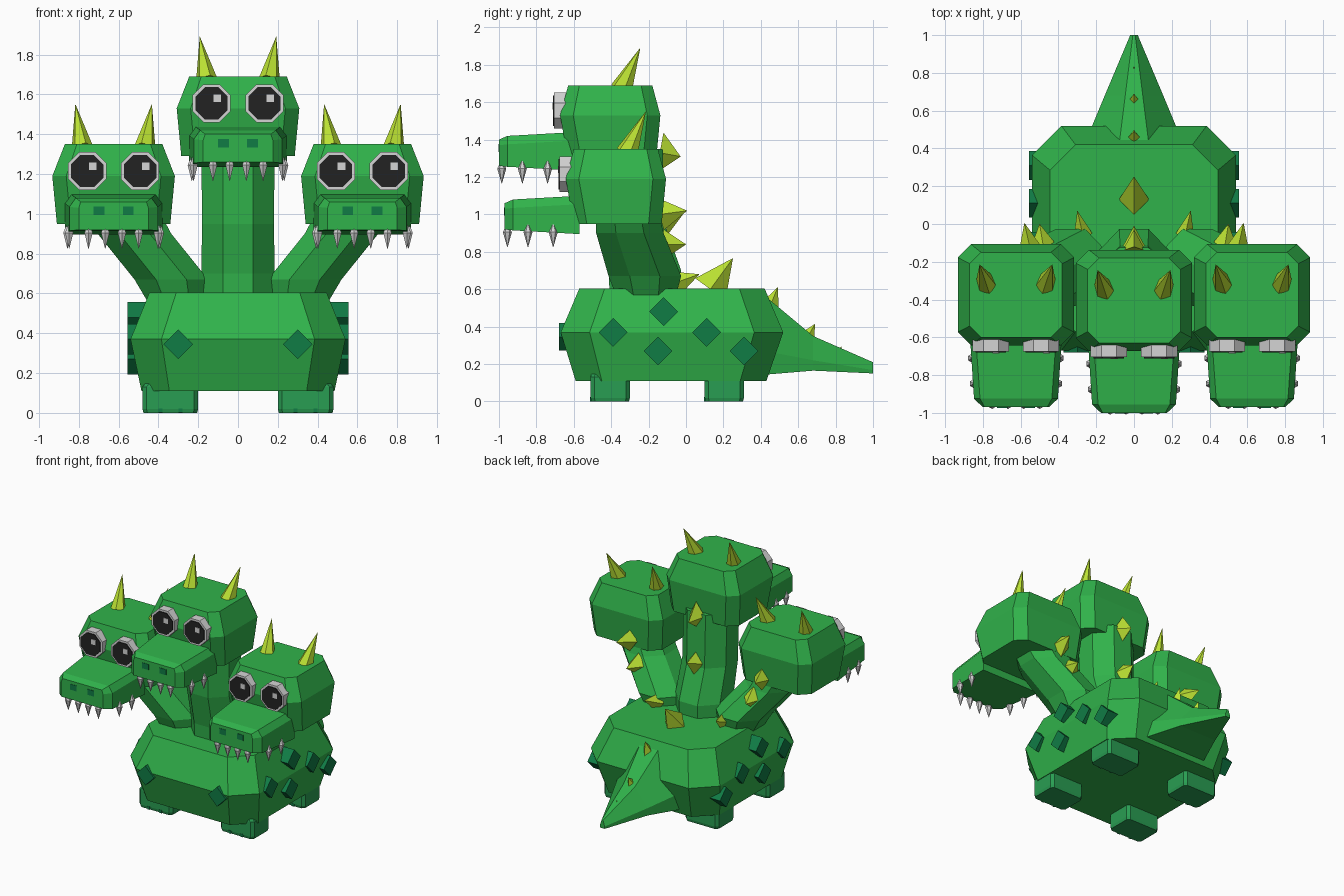
import bpy, bmesh, math
from mathutils import Vector, Matrix

if "Cube" in bpy.data.objects:
    bpy.data.objects.remove(bpy.data.objects["Cube"])


def material(name, col):
    m = bpy.data.materials.new(name)
    m.diffuse_color = (*col, 1)
    m.use_nodes = True
    m.node_tree.nodes["Principled BSDF"].inputs["Base Color"].default_value = m.diffuse_color
    return m


GREEN = material("skin green", (0.03, 0.45, 0.07))
FOOT = material("foot green", (0.022, 0.34, 0.085))
TEAL = material("dark teal", (0.005, 0.20, 0.06))
LIME = material("spike lime", (0.50, 0.76, 0.033))
GREY = material("tooth and eye grey", (0.66, 0.66, 0.66))
BLACK = material("pupil black", (0.016, 0.016, 0.016))


def finish(name, bm, mat):
    bmesh.ops.recalc_face_normals(bm, faces=bm.faces)
    me = bpy.data.meshes.new(name)
    bm.to_mesh(me)
    bm.free()
    me.materials.append(mat)
    ob = bpy.data.objects.new(name, me)
    bpy.context.collection.objects.link(ob)
    return ob


def loft(name, rings, mat, off=(0, 0, 0)):
    """Skin a stack of equal-length point rings and cap both ends."""
    bm = bmesh.new()
    o = Vector(off)
    vs = [[bm.verts.new(Vector(p) + o) for p in r] for r in rings]
    n = len(vs[0])
    for a, b in zip(vs, vs[1:]):
        for i in range(n):
            bm.faces.new((a[i], a[(i + 1) % n], b[(i + 1) % n], b[i]))
    bm.faces.new(vs[0])
    bm.faces.new(vs[-1])
    return finish(name, bm, mat)


def cut_rect(z, hx, y0, y1, c):
    """Horizontal rectangle with cut corners."""
    return [(hx, y0 + c, z), (hx, y1 - c, z), (hx - c, y1, z), (c - hx, y1, z),
            (-hx, y1 - c, z), (-hx, y0 + c, z), (c - hx, y0, z), (hx - c, y0, z)]


def hex_section(y, w, zb, zs, wt, zt):
    """Upright section: flat bottom, straight sides, narrowed top."""
    return [(w, y, zb), (w, y, zs), (wt, y, zt), (-wt, y, zt), (-w, y, zs), (-w, y, zb)]


def oval(cx, cy, z, rx, ry, n=8):
    t = [math.tau * (i + 0.5) / n for i in range(n)]
    return [(cx + rx * math.cos(a), cy + ry * math.sin(a), z) for a in t]


def box(name, center, size, mat, rot=None):
    bm = bmesh.new()
    m = Matrix.Translation(center) @ (rot or Matrix()) @ Matrix.Diagonal((*size, 1))
    bmesh.ops.create_cube(bm, size=1, matrix=m)
    return finish(name, bm, mat)


def spike(name, base, tip, rx, ry, n=4):
    """Pyramid from base centre to tip."""
    base, tip = Vector(base), Vector(tip)
    d = tip - base
    bm = bmesh.new()
    m = (Matrix.Translation(base + d / 2) @ d.to_track_quat('Z', 'Y').to_matrix().to_4x4()
         @ Matrix.Diagonal((rx, ry, 1, 1)))
    bmesh.ops.create_cone(bm, cap_ends=True, segments=n, radius1=1, radius2=0.01,
                          depth=d.length, matrix=m)
    return finish(name, bm, LIME)


def disc(name, x, z, y0, y1, r, mat, off):
    rings = [[(x + r * math.cos(a), y, z + r * math.sin(a))
              for a in [math.pi / 8 + math.pi / 4 * i for i in range(8)]] for y in (y0, y1)]
    return loft(name, rings, mat, off)


# Body and tail
loft("body", [cut_rect(0.11, 0.485, -0.59, 0.43, 0.14), cut_rect(0.37, 0.54, -0.67, 0.52, 0.155),
              cut_rect(0.605, 0.445, -0.57, 0.42, 0.135)], GREEN)
loft("tail", [hex_section(y, w, zb, zb + 0.3 * (zt - zb), 0.3 * w, zt) for y, w, zb, zt in
              ((0.38, 0.28, 0.14, 0.60), (0.68, 0.155, 0.165, 0.35), (1.0, 0.02, 0.15, 0.21))], GREEN)

# Feet with toe marks
for s in (-1, 1):
    for part, y in (("front", -0.405), ("back", 0.205)):
        loft(part + "_foot", [cut_rect(z, h, -k, k, 0.02) for z, h, k in
                              ((0, 0.135, 0.10), (0.02, 0.14, 0.105), (0.13, 0.14, 0.105), (0.15, 0.125, 0.10))],
             FOOT, (s * 0.34, y, 0))
        for t in (-0.05, 0.05):
            box(part + "_toe_mark", (s * 0.34 + t, y - 0.104, 0.012), (0.02, 0.008, 0.022), TEAL)

# Diamond scales on flanks and chest
for s in (-1, 1):
    for y, z in ((-0.39, 0.37), (-0.12, 0.48), (-0.15, 0.27), (0.11, 0.37), (0.31, 0.27)):
        box("flank_scale", (s * 0.495, y, z), (0.12, 0.108, 0.108), TEAL, Matrix.Rotation(math.pi / 4, 4, 'X'))
    box("chest_scale", (s * 0.30, -0.62, 0.345), (0.104, 0.12, 0.104), TEAL, Matrix.Rotation(math.pi / 4, 4, 'Y'))

# Necks
loft("middle_neck", [oval(0, -0.22, 0.50, 0.20, 0.20), oval(0, -0.22, 0.70, 0.20, 0.21),
                     oval(0, -0.29, 0.95, 0.195, 0.19), oval(0, -0.30, 1.35, 0.20, 0.19)], GREEN)
for s in (-1, 1):
    loft("side_neck", [oval(s * 0.29, -0.21, 0.50, 0.14, 0.15), oval(s * 0.335, -0.22, 0.67, 0.20, 0.21),
                       oval(s * 0.52, -0.30, 0.90, 0.20, 0.195), oval(s * 0.60, -0.32, 1.05, 0.20, 0.18)], GREEN)

# Back, tail and neck spikes
spike("back_spike", (0, 0.13, 0.60), (0, 0.25, 0.765), 0.08, 0.10)
spike("tail_spike", (0, 0.45, 0.51), (0, 0.49, 0.61), 0.04, 0.05)
spike("tail_spike", (0, 0.655, 0.355), (0, 0.69, 0.415), 0.026, 0.035)
spike("tail_spike", (0, 0.82, 0.275), (0, 0.832, 0.295), 0.008, 0.01)
spike("neck_spike", (0, -0.14, 1.33), (0, -0.03, 1.31), 0.06, 0.11)
spike("neck_spike", (0, -0.12, 0.98), (0, -0.01, 1.01), 0.06, 0.09)
for s in (-1, 1):
    spike("neck_spike", (s * 0.27, -0.06, 0.63), (s * 0.30, 0.07, 0.68), 0.05, 0.07)
    spike("neck_spike", (s * 0.48, -0.12, 0.84), (s * 0.50, 0.0, 0.84), 0.07, 0.08)
    spike("neck_spike", (s * 0.55, -0.13, 1.00), (s * 0.58, 0.005, 1.02), 0.06, 0.085)


def head(off):
    ox, oy, oz = off
    at = lambda x, y, z: (x + ox, y + oy, z + oz)
    loft("head", [cut_rect(0.95, 0.285, -0.60, -0.13, 0.07), cut_rect(1.19, 0.308, -0.643, -0.107, 0.07),
                  cut_rect(1.35, 0.245, -0.60, -0.15, 0.06)], GREEN, off)
    loft("snout", [hex_section(-0.57, 0.245, 0.895, 1.055, 0.215, 1.10),
                   hex_section(-0.925, 0.222, 0.915, 1.035, 0.19, 1.08),
                   hex_section(-0.97, 0.175, 0.92, 1.03, 0.165, 1.06)], GREEN, off)
    for s in (-1, 1):
        # Eye: rim, pupil and glint
        x = s * 0.133
        disc("eye_rim", x, 1.215, -0.59, -0.675, 0.104, GREY, off)
        disc("pupil", x, 1.215, -0.674, -0.681, 0.088, BLACK, off)
        box("eye_glint", at(x + 0.028, -0.682, 1.24), (0.038, 0.006, 0.038), GREY)
        box("nostril", at(s * 0.073, -0.969, 1.015), (0.054, 0.008, 0.042), TEAL)
        spike("horn", at(s * 0.158, -0.315, 1.33), at(s * 0.192, -0.215, 1.55), 0.054, 0.062, 6)
        # Teeth along the front and side of the upper jaw
        for tx, ty in ((0.042, -0.955), (0.126, -0.955), (0.223, -0.845), (0.232, -0.71)):
            loft("tooth", [oval(s * tx, ty, z, r, r, 6) for z, r in
                           ((0.945, 0.006), (0.905, 0.024), (0.825, 0.001))], GREY, off)


head((0, -0.03, 0.34))
for s in (-1, 1):
    head((s * 0.625, 0, 0))
